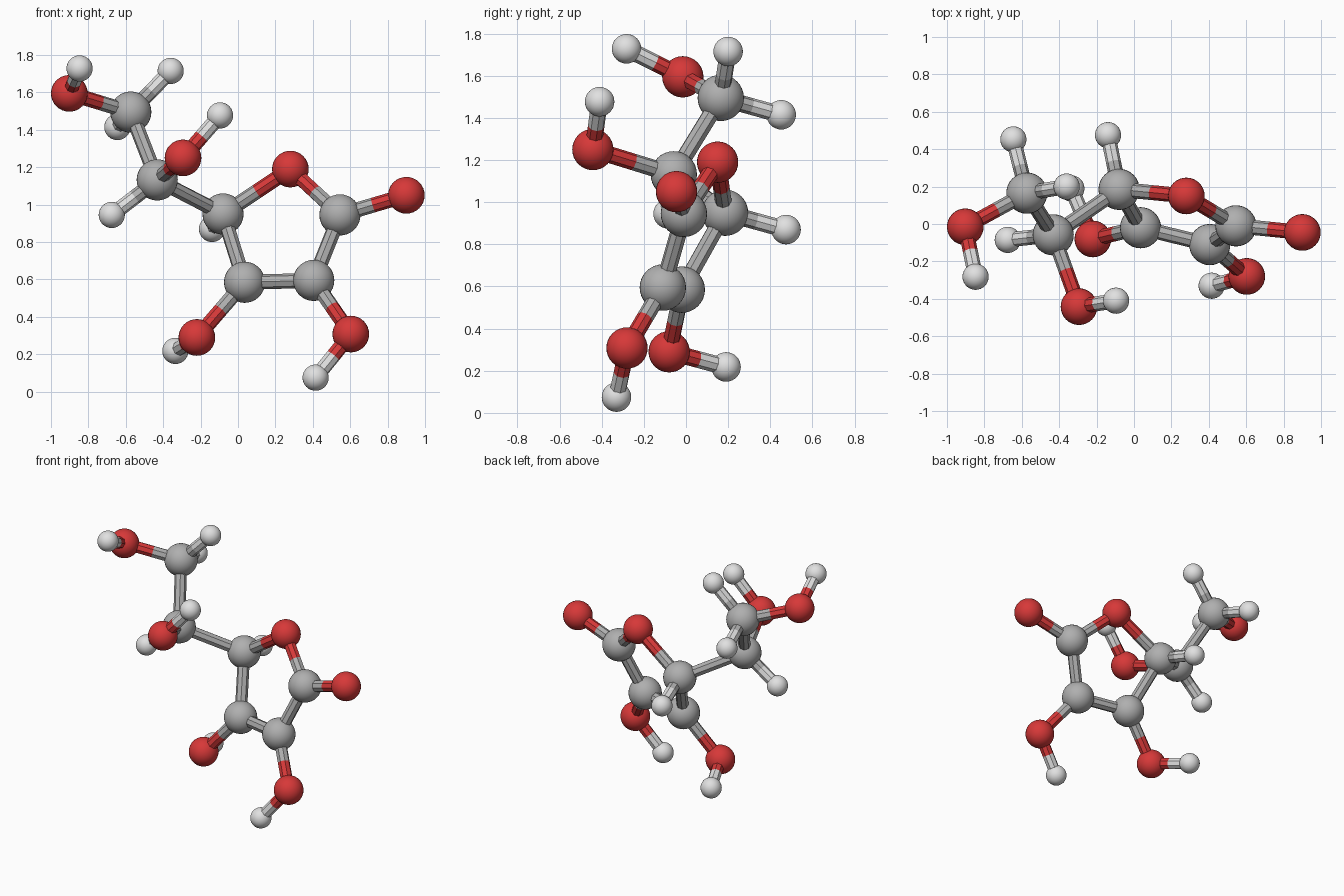
import bpy
import bmesh
from mathutils import Vector

cube = bpy.data.objects.get("Cube")
if cube:
    bpy.data.objects.remove(cube, do_unlink=True)


def material(name, color):
    mat = bpy.data.materials.new(name)
    mat.use_nodes = True
    mat.diffuse_color = color
    bsdf = next(n for n in mat.node_tree.nodes if n.type == 'BSDF_PRINCIPLED')
    bsdf.inputs["Base Color"].default_value = color
    return mat


# Each element: ball radius and colour
RADIUS = {"carbon": 0.11, "oxygen": 0.098, "hydrogen": 0.07}
MATS = {
    "carbon": material("mid grey", (0.43, 0.43, 0.43, 1)),
    "oxygen": material("red", (0.68, 0.04, 0.04, 1)),
    "hydrogen": material("off white", (0.75, 0.75, 0.75, 1)),
}
BOND_RADIUS = 0.04
BOND_SIDES = 8

# Atoms: name -> element and centre
ATOMS = {
    # five-sided ring
    "ring_oxygen": ("oxygen", (0.28, 0.15, 1.19)),
    "ring_carbon_right": ("carbon", (0.545, -0.01, 0.945)),
    "ring_carbon_low_right": ("carbon", (0.405, -0.11, 0.595)),
    "ring_carbon_low_left": ("carbon", (0.035, -0.02, 0.585)),
    "ring_carbon_left": ("carbon", (-0.08, 0.185, 0.95)),
    # ring attachments
    "outer_oxygen": ("oxygen", (0.90, -0.045, 1.05)),
    "low_right_oxygen": ("oxygen", (0.603, -0.28, 0.308)),
    "low_right_hydrogen": ("hydrogen", (0.415, -0.33, 0.075)),
    "low_left_oxygen": ("oxygen", (-0.22, -0.08, 0.29)),
    "low_left_hydrogen": ("hydrogen", (-0.335, 0.19, 0.218)),
    "ring_hydrogen": ("hydrogen", (-0.139, 0.475, 0.87)),
    # side chain
    "chain_carbon": ("carbon", (-0.432, -0.058, 1.132)),
    "chain_hydrogen": ("hydrogen", (-0.675, -0.085, 0.945)),
    "chain_oxygen": ("oxygen", (-0.294, -0.442, 1.25)),
    "chain_oxygen_hydrogen": ("hydrogen", (-0.096, -0.41, 1.477)),
    "end_carbon": ("carbon", (-0.573, 0.165, 1.495)),
    "end_hydrogen_top": ("hydrogen", (-0.36, 0.20, 1.715)),
    "end_hydrogen_back": ("hydrogen", (-0.645, 0.452, 1.415)),
    "end_oxygen": ("oxygen", (-0.902, -0.015, 1.595)),
    "end_oxygen_hydrogen": ("hydrogen", (-0.847, -0.282, 1.728)),
}

# Chains of atoms joined one after another
PATHS = [
    ["ring_oxygen", "ring_carbon_right", "ring_carbon_low_right",
     "ring_carbon_low_left", "ring_carbon_left", "ring_oxygen"],
    ["ring_carbon_right", "outer_oxygen"],
    ["ring_carbon_low_right", "low_right_oxygen", "low_right_hydrogen"],
    ["ring_carbon_low_left", "low_left_oxygen", "low_left_hydrogen"],
    ["ring_carbon_left", "ring_hydrogen"],
    ["ring_carbon_left", "chain_carbon", "end_carbon", "end_oxygen",
     "end_oxygen_hydrogen"],
    ["chain_carbon", "chain_hydrogen"],
    ["chain_carbon", "chain_oxygen", "chain_oxygen_hydrogen"],
    ["end_carbon", "end_hydrogen_top"],
    ["end_carbon", "end_hydrogen_back"],
]


def add_object(name, bm, mats):
    mesh = bpy.data.meshes.new(name)
    bm.to_mesh(mesh)
    bm.free()
    for mat in mats:
        mesh.materials.append(mat)
    obj = bpy.data.objects.new(name, mesh)
    bpy.context.collection.objects.link(obj)
    return obj


def add_ball(name, element, centre):
    bm = bmesh.new()
    bmesh.ops.create_uvsphere(bm, u_segments=32, v_segments=16,
                              radius=RADIUS[element])
    for face in bm.faces:
        face.smooth = True
    add_object(name, bm, [MATS[element]]).location = centre


def add_bond(start, end):
    (elem_a, a), (elem_b, b) = ATOMS[start], ATOMS[end]
    a, b = Vector(a), Vector(b)
    axis = b - a
    bm = bmesh.new()
    bmesh.ops.create_cone(bm, cap_ends=False, segments=BOND_SIDES,
                          radius1=BOND_RADIUS, radius2=BOND_RADIUS,
                          depth=axis.length)
    # cut at the middle so each half takes its own atom's colour
    bmesh.ops.bisect_plane(bm, geom=bm.verts[:] + bm.edges[:] + bm.faces[:],
                           plane_co=(0, 0, 0), plane_no=(0, 0, 1))
    for face in bm.faces:
        face.material_index = int(face.calc_center_median().z > 0)
    obj = add_object(f"bond_{start}_to_{end}", bm,
                     [MATS[elem_a], MATS[elem_b]])
    obj.location = (a + b) / 2
    obj.rotation_euler = axis.to_track_quat('Z', 'Y').to_euler()


for name, (element, centre) in ATOMS.items():
    add_ball(name, element, centre)

for path in PATHS:
    for start, end in zip(path, path[1:]):
        add_bond(start, end)
